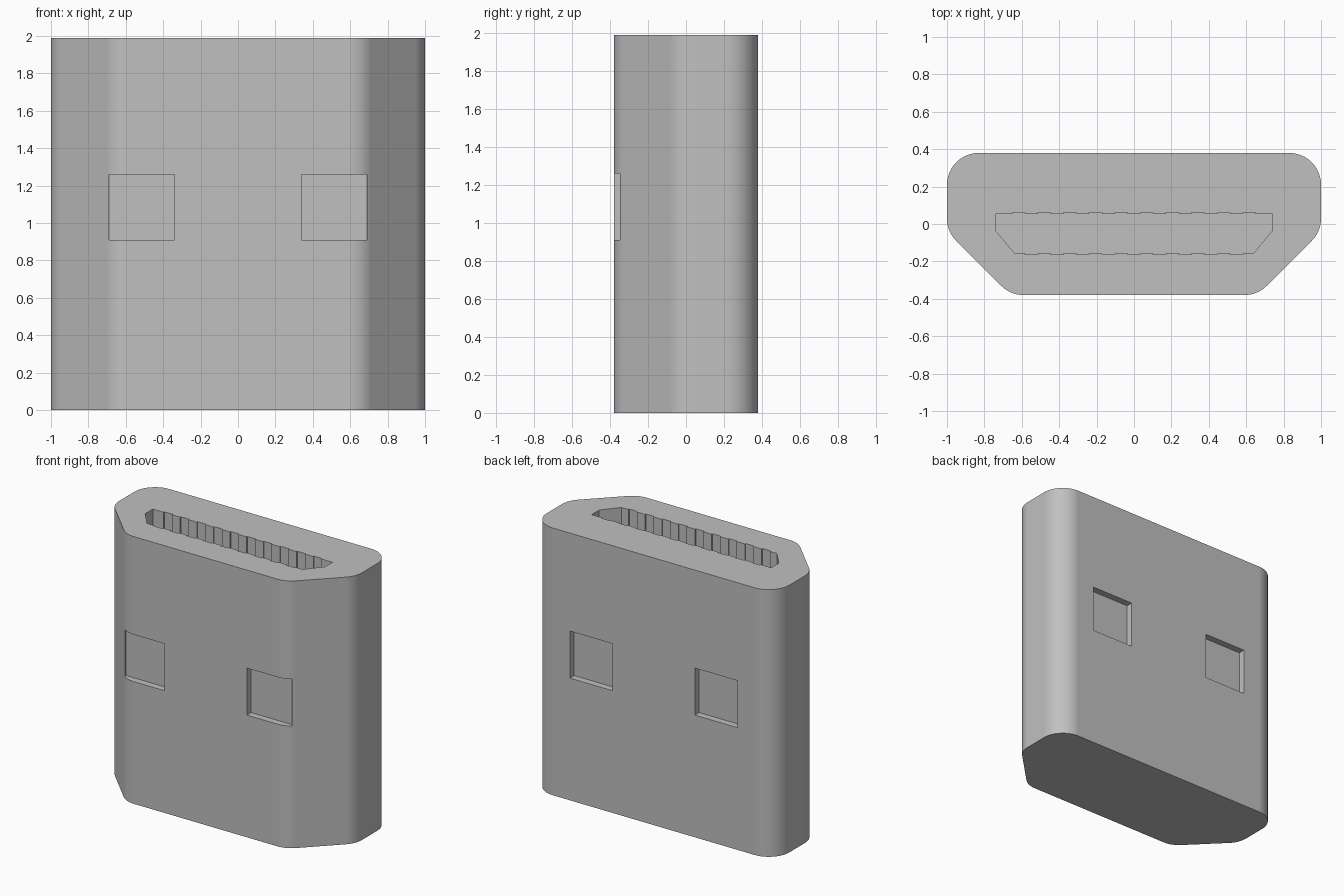
import bpy
import bmesh
import math
from mathutils import Vector

cube = bpy.data.objects.get("Cube")
if cube:
    bpy.data.objects.remove(cube, do_unlink=True)

HEIGHT = 1.99
HALF_DEPTH = 0.38

grey = bpy.data.materials.new("light_grey")
grey.use_nodes = True
colour = (0.53, 0.53, 0.53, 1)
grey.diffuse_color = colour
grey.node_tree.nodes["Principled BSDF"].inputs["Base Color"].default_value = colour


def rounded(corners, radius, steps=12):
    """Replace each corner of a convex outline with a tangent arc."""
    points = []
    for i, corner in enumerate(corners):
        c = Vector(corner)
        a = (Vector(corners[i - 1]) - c).normalized()
        b = (Vector(corners[(i + 1) % len(corners)]) - c).normalized()
        half = a.angle(b) / 2
        centre = c + (a + b).normalized() * radius / math.sin(half)
        start = c + a * radius / math.tan(half) - centre
        end = c + b * radius / math.tan(half) - centre
        for k in range(steps + 1):
            arc = start.lerp(end, k / steps)
            spread = start.angle(end)
            t = k / steps
            arc = (start * math.sin((1 - t) * spread) + end * math.sin(t * spread)) / math.sin(spread)
            points.append(centre + arc)
    return points


def prism(name, outline, bottom, top):
    """Extrude an outline upward into a closed solid."""
    bm = bmesh.new()
    face = bm.faces.new([bm.verts.new((x, y, bottom)) for x, y in outline])
    grown = bmesh.ops.extrude_face_region(bm, geom=[face])
    verts = [g for g in grown["geom"] if isinstance(g, bmesh.types.BMVert)]
    bmesh.ops.translate(bm, verts=verts, vec=(0, 0, top - bottom))
    bmesh.ops.recalc_face_normals(bm, faces=bm.faces)
    mesh = bpy.data.meshes.new(name)
    bm.to_mesh(mesh)
    bm.free()
    mesh.materials.append(grey)
    obj = bpy.data.objects.new(name, mesh)
    bpy.context.collection.objects.link(obj)
    return obj


def carve(target, cutter):
    """Subtract a cutter and discard it."""
    cutter.hide_render = True
    mod = target.modifiers.new("cut", "BOOLEAN")
    mod.operation = "DIFFERENCE"
    mod.solver = "EXACT"
    mod.object = cutter
    bpy.ops.object.select_all(action="DESELECT")
    bpy.context.view_layer.objects.active = target
    target.select_set(True)
    bpy.ops.object.modifier_apply(modifier=mod.name)
    bpy.data.objects.remove(cutter, do_unlink=True)


def grooved_edge(y, depth, count, pitch):
    """Left-to-right row of shallow square grooves."""
    row = []
    for i in range(count):
        x = (i - (count - 1) / 2) * pitch
        left, right = x - pitch / 4, x + pitch / 4
        row += [(left, y), (left, y + depth), (right, y + depth), (right, y)]
    return row


# Shell: broad back, chamfered front, all upright corners rounded
shell = prism("connector_shell", rounded([
    (1, HALF_DEPTH), (-1, HALF_DEPTH), (-1, -0.04),
    (-0.66, -HALF_DEPTH), (0.66, -HALF_DEPTH), (1, -0.04)], 0.17), 0, HEIGHT)

# Socket opening with contact grooves along both long walls
front_row = [(-0.64, -0.155)] + grooved_edge(-0.155, -0.009, 9, 0.137) + [(0.64, -0.155)]
back_row = [(-0.74, 0.054)] + grooved_edge(0.054, 0.008, 10, 0.137) + [(0.74, 0.054)]
socket = front_row + [(0.74, -0.035)] + back_row[::-1] + [(-0.74, -0.035)]
carve(shell, prism("socket_cutter", socket, 0.4, HEIGHT + 0.2))

# Square latch recesses, two on the front and two on the back
for side in (-1, 1):
    for face in (-1, 1):
        inner, outer = face * (HALF_DEPTH - 0.05), face * (HALF_DEPTH + 0.1)
        x0, x1 = side * 0.34, side * 0.69
        carve(shell, prism("latch_cutter", [
            (x0, inner), (x1, inner), (x1, outer), (x0, outer)], 0.91, 1.26))

# Smooth rounded corners, crisp edges elsewhere
bpy.ops.object.shade_smooth_by_angle(angle=math.radians(25))
normals = shell.modifiers.new("even_shading", "WEIGHTED_NORMAL")
normals.keep_sharp = True
